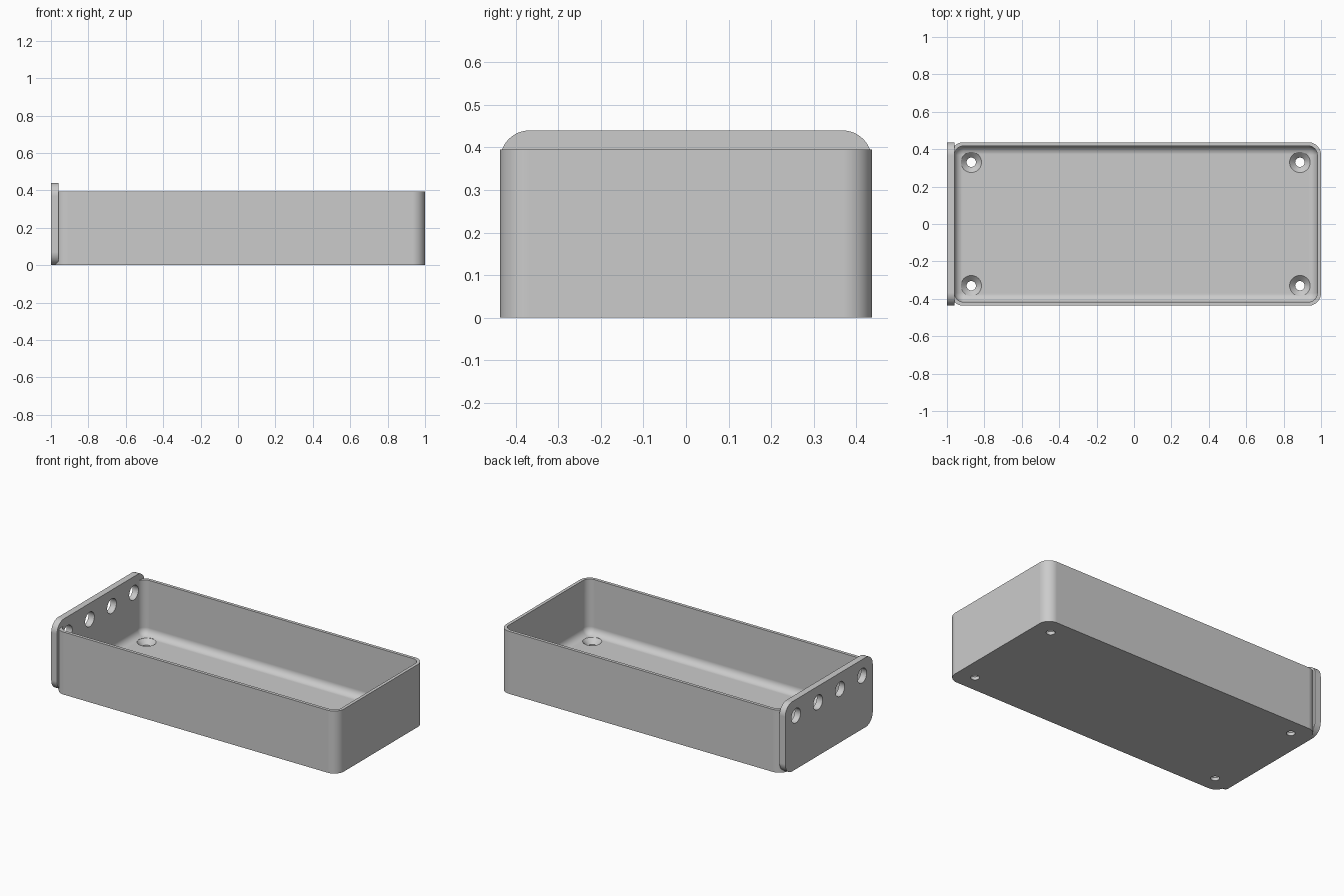
import bpy
import bmesh
from math import sin, cos, pi

if "Cube" in bpy.data.objects:
    bpy.data.objects.remove(bpy.data.objects["Cube"], do_unlink=True)

grey = bpy.data.materials.new("plain grey")
grey.use_nodes = True
grey.diffuse_color = (0.6, 0.6, 0.6, 1)
grey.node_tree.nodes["Principled BSDF"].inputs["Base Color"].default_value = (0.6, 0.6, 0.6, 1)


def rounded_rect(u0, u1, v0, v1, r, steps=12):
    """Counter-clockwise outline with rounded corners."""
    corners = [(u1 - r, v1 - r), (u0 + r, v1 - r), (u0 + r, v0 + r), (u1 - r, v0 + r)]
    return [(cu + r * cos((q + i / steps) * pi / 2), cv + r * sin((q + i / steps) * pi / 2))
            for q, (cu, cv) in enumerate(corners) for i in range(steps + 1)]


def circle(cu, cv, r, steps=40):
    return [(cu + r * cos(2 * pi * i / steps), cv + r * sin(2 * pi * i / steps))
            for i in range(steps)]


def loft(name, rings):
    """Closed solid through matching rings of points, capped at both ends."""
    bm = bmesh.new()
    loops = [[bm.verts.new(p) for p in ring] for ring in rings]
    for a, b in zip(loops, loops[1:]):
        for i in range(len(a)):
            j = (i + 1) % len(a)
            bm.faces.new((a[i], a[j], b[j], b[i]))
    bm.faces.new(loops[0][::-1])
    bm.faces.new(loops[-1])
    bmesh.ops.recalc_face_normals(bm, faces=bm.faces)
    mesh = bpy.data.meshes.new(name)
    bm.to_mesh(mesh)
    bm.free()
    mesh.materials.append(grey)
    obj = bpy.data.objects.new(name, mesh)
    bpy.context.collection.objects.link(obj)
    return obj


def at_z(outline, z):
    return [(u, v, z) for u, v in outline]


def at_x(outline, x):
    return [(x, u, v) for u, v in outline]


def select_only(obj):
    bpy.ops.object.select_all(action='DESELECT')
    obj.select_set(True)
    bpy.context.view_layer.objects.active = obj


def cut(obj, cutters):
    select_only(obj)
    for cutter in cutters:
        mod = obj.modifiers.new("hole", 'BOOLEAN')
        mod.operation = 'DIFFERENCE'
        mod.solver = 'EXACT'
        mod.object = cutter
        bpy.ops.object.modifier_apply(modifier=mod.name)


def finish(obj):
    select_only(obj)
    bpy.ops.object.shade_smooth_by_angle(angle=0.5)
    mod = obj.modifiers.new("even shading", 'WEIGHTED_NORMAL')
    mod.keep_sharp = True


# Tray: outer shell, thin rim, inner wall and filleted floor
LEFT, RIGHT, SIDE, TOP = -0.98, 1.0, 0.437, 0.395
WALL, FLOOR, FILLET = 0.02, 0.05, 0.045


def tray_ring(inset, z):
    return at_z(rounded_rect(LEFT + inset, RIGHT - inset, -SIDE + inset, SIDE - inset,
                             0.068 - inset), z)


rings = [tray_ring(0, 0), tray_ring(0, TOP), tray_ring(WALL, TOP)]
for i in range(9):
    a = i / 8 * pi / 2
    rings.append(tray_ring(WALL + FILLET * (1 - cos(a)), FLOOR + FILLET * (1 - sin(a))))
tray = loft("tray", rings)

# End panel: taller rounded plate that replaces the outside of one end wall
plate = rounded_rect(-SIDE, SIDE, 0, 0.44, 0.07)
end_panel = loft("end_panel", [at_x(plate, -1.0), at_x(plate, -0.9595)])

# Countersunk screw holes in the floor
screw_profile = [(0.025, -0.1), (0.025, 0.02), (0.055, FLOOR), (0.055, 0.15)]
screw_cutters = [loft("screw_cutter", [at_z(circle(x, y, r), z) for r, z in screw_profile])
                 for x in (-0.87, 0.887) for y in (-0.33, 0.33)]

# Row of round holes through the end panel and the wall behind it
port_cutters = [loft("port_cutter", [at_x(circle(y, 0.338, 0.046), x) for x in (-1.1, -0.9)])
                for y in (-0.33, -0.11, 0.11, 0.33)]

cut(tray, screw_cutters + port_cutters)
cut(end_panel, port_cutters)
for cutter in screw_cutters + port_cutters:
    bpy.data.objects.remove(cutter, do_unlink=True)

finish(tray)
finish(end_panel)
